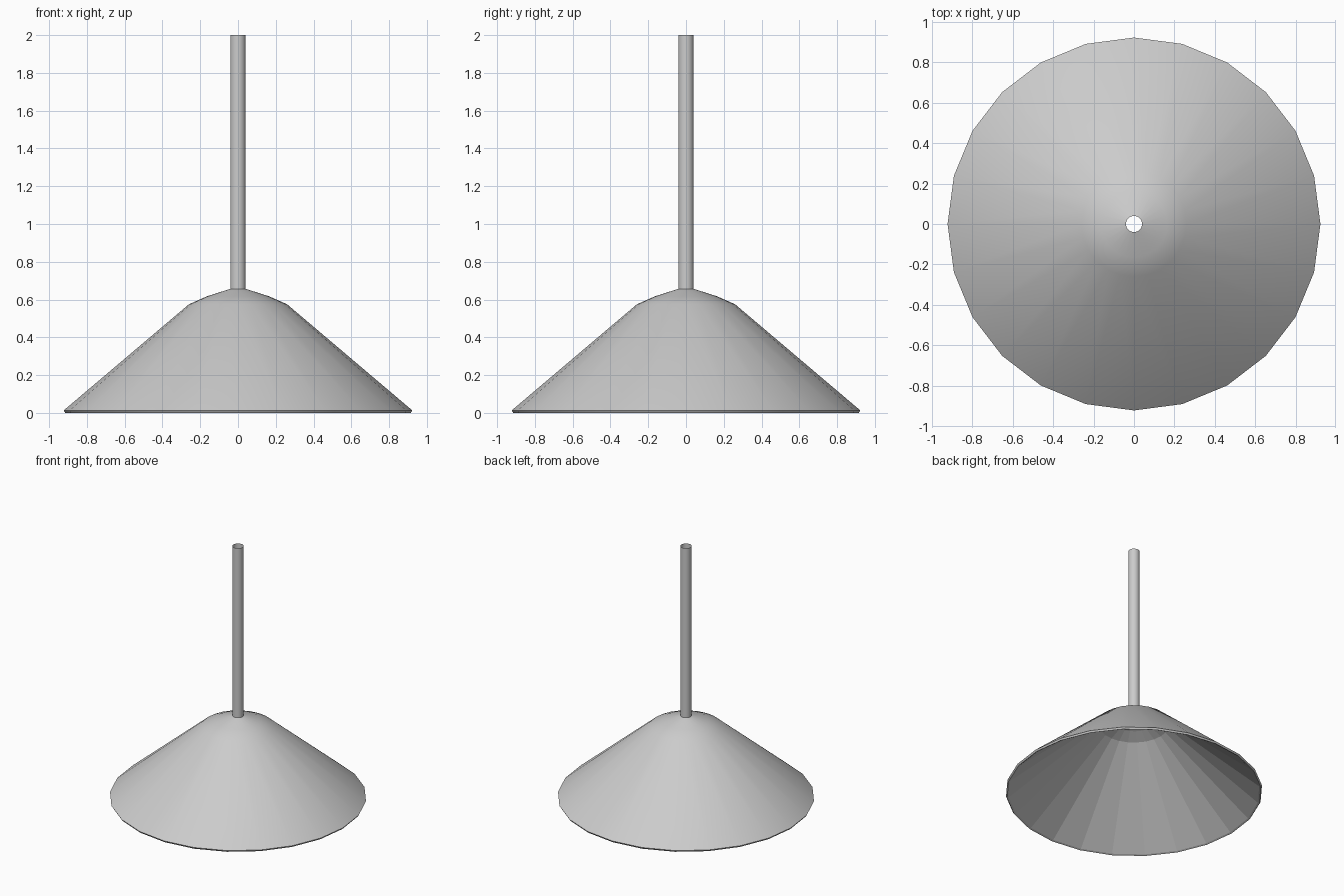
import bpy
from math import cos, sin, tau, radians

if "Cube" in bpy.data.objects:
    bpy.data.objects.remove(bpy.data.objects["Cube"])

SIDES = 24


def lathe(name, profile, flat_bands=()):
    """Revolve an open (radius, z) profile around z; listed bands stay faceted."""
    verts = [(r * cos(tau * i / SIDES), r * sin(tau * i / SIDES), z)
             for r, z in profile for i in range(SIDES)]
    faces, bands = [], []
    for b in range(len(profile) - 1):
        for i in range(SIDES):
            j = (i + 1) % SIDES
            # profile runs top to bottom on the outside, so this order faces outward
            faces.append((b * SIDES + i, (b + 1) * SIDES + i,
                          (b + 1) * SIDES + j, b * SIDES + j))
            bands.append(b)
    mesh = bpy.data.meshes.new(name)
    mesh.from_pydata(verts, [], faces)
    obj = bpy.data.objects.new(name, mesh)
    bpy.context.collection.objects.link(obj)
    bpy.ops.object.select_all(action='DESELECT')
    obj.select_set(True)
    bpy.context.view_layer.objects.active = obj
    bpy.ops.object.shade_smooth_by_angle(angle=radians(30))
    for poly, b in zip(mesh.polygons, bands):
        if b in flat_bands:
            poly.use_smooth = False
    return obj


# Conical shade: domed cap, long slope, thin rim, then the faceted inner lining
lathe("lamp_shade", [
    (0.04, 0.657), (0.165, 0.617), (0.26, 0.575), (0.923, 0.013),
    (0.915, 0.0), (0.903, 0.006),
    (0.25, 0.559), (0.16, 0.60), (0.04, 0.64)],
    flat_bands=(5, 6, 7))

# Hollow hanging tube, open at both ends
lathe("hanging_tube", [(0.041, 2.0), (0.041, 0.64)])
